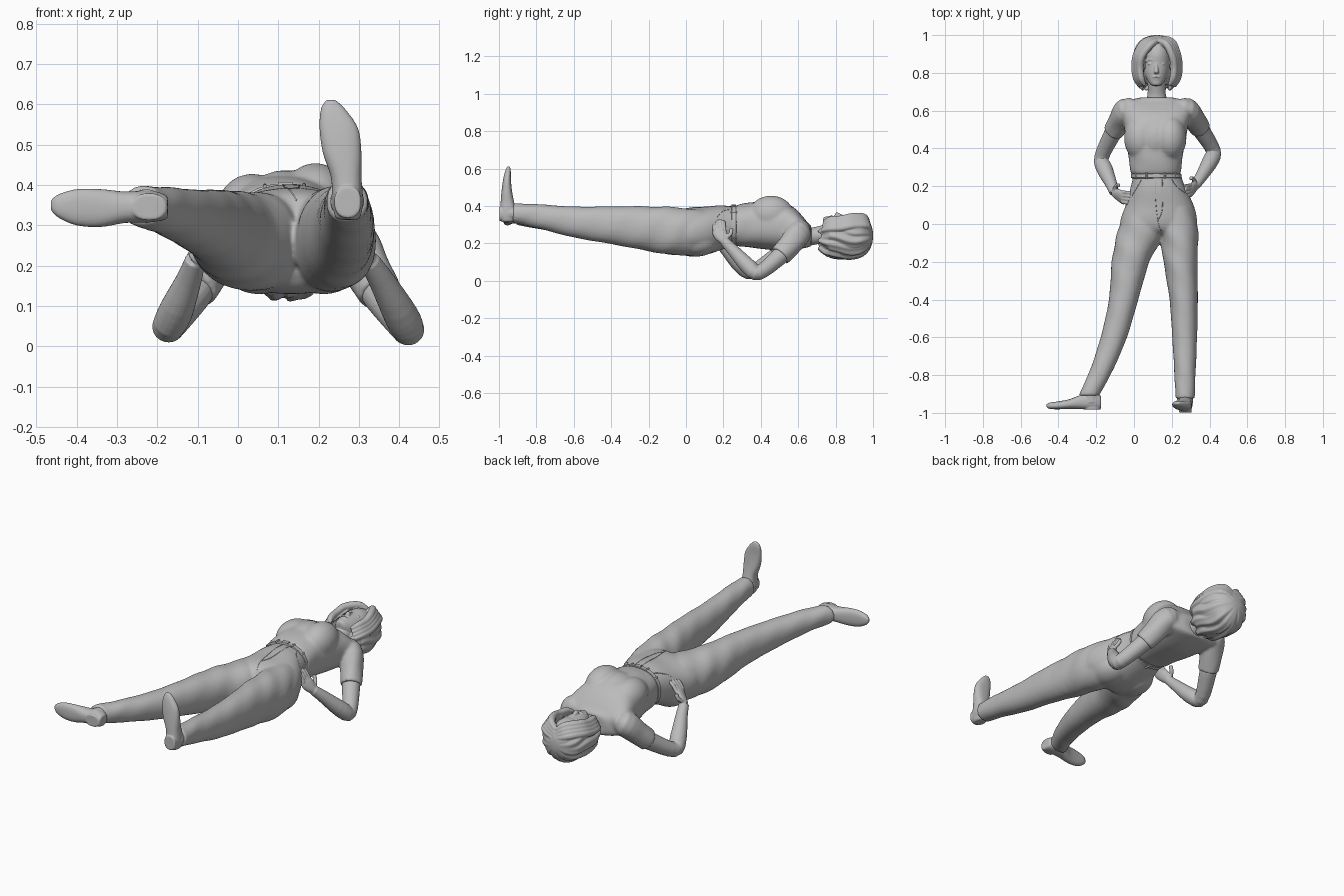
import bpy, bmesh, math
from mathutils import Vector as V

grey = bpy.data.materials.new("plain grey")
grey.diffuse_color = (0.5, 0.5, 0.5, 1)


def finish(name, bm, angle=60):
    bmesh.ops.recalc_face_normals(bm, faces=bm.faces)
    me = bpy.data.meshes.new(name)
    bm.to_mesh(me)
    bm.free()
    ob = bpy.data.objects.new(name, me)
    bpy.context.collection.objects.link(ob)
    me.materials.append(grey)
    bpy.ops.object.select_all(action='DESELECT')
    ob.select_set(True)
    bpy.context.view_layer.objects.active = ob
    bpy.ops.object.shade_smooth_by_angle(angle=math.radians(angle))
    return ob


def fuse(parts, voxel, rounds):
    """Join overlapping parts into one continuous skin."""
    bpy.ops.object.select_all(action='DESELECT')
    for p in parts:
        p.select_set(True)
    bpy.context.view_layer.objects.active = parts[0]
    bpy.ops.object.join()
    ob = parts[0]
    rm = ob.modifiers.new("skin", 'REMESH')
    rm.mode, rm.voxel_size, rm.use_smooth_shade = 'VOXEL', voxel, True
    sm = ob.modifiers.new("soften", 'SMOOTH')
    sm.factor, sm.iterations = 0.5, rounds
    return ob


def spline(rows, steps):
    """Catmull-Rom interpolation of ring rows."""
    out = []
    for i in range(len(rows) - 1):
        p = [rows[max(0, min(len(rows) - 1, i + k))] for k in (-1, 0, 1, 2)]
        for s in range(steps):
            t = s / steps
            out.append([0.5 * (2 * b + (c - a) * t + (2 * a - 5 * b + 4 * c - d) * t * t
                               + (3 * b - a - 3 * c + d) * t ** 3) for a, b, c, d in zip(*p)])
    return out + [list(rows[-1])]


def loft(name, rows, axis=None, side=(1, 0, 0), n=28, steps=4, power=2.0, fold=None, angle=60):
    """Rows are x, y, z, half width along side, half depth."""
    rows = spline(rows, steps)
    bm, rings = bmesh.new(), []
    for i, r in enumerate(rows):
        c = V(r[:3])
        t = V(axis) if axis else (V(rows[min(i + 1, len(rows) - 1)][:3]) - V(rows[max(i - 1, 0)][:3])).normalized()
        u = V(side)
        u = (u - t * u.dot(t)).normalized()
        w = t.cross(u)
        ring = []
        for k in range(n):
            a = math.tau * k / n
            ca, sa = math.cos(a), math.sin(a)
            f = 1 + (fold(a, c) if fold else 0)
            px = math.copysign(abs(ca) ** (2 / power), ca) * r[3] * f
            py = math.copysign(abs(sa) ** (2 / power), sa) * r[4] * f
            ring.append(bm.verts.new(c + u * px + w * py))
        rings.append(ring)
    for p, q in zip(rings, rings[1:]):
        for k in range(n):
            bm.faces.new((p[k], p[(k + 1) % n], q[(k + 1) % n], q[k]))
    bm.faces.new(rings[0])
    bm.faces.new(rings[-1])
    return finish(name, bm, angle=angle)


def ball(name, loc, size):
    bm = bmesh.new()
    bmesh.ops.create_uvsphere(bm, u_segments=24, v_segments=14, radius=1)
    for v in bm.verts:
        v.co = V(loc) + V([a * b for a, b in zip(v.co, size)])
    return finish(name, bm)


def tube(name, pts, r, n=8):
    return loft(name, [(*p, r, r) for p in pts], n=n, side=(0.31, 0.2, 0.93))


# --- shirt body ---
def shirt_fold(a, c):
    return 0.014 * math.sin(5 * a + 30 * c.y) * max(0, 1 - abs(c.y - 0.32) / 0.09)


shirt = [loft("shirt", [(.114, .262, .293, .124, .102), (.114, .278, .295, .134, .111), (.115, .35, .298, .142, .121),
                        (.115, .45, .295, .16, .13), (.117, .52, .29, .17, .13), (.12, .58, .277, .184, .112),
                        (.12, .625, .258, .192, .085), (.12, .65, .245, .165, .067), (.12, .67, .24, .085, .056)],
              axis=(0, 1, 0), n=40, power=2.4, fold=shirt_fold),
         ball("bust", (.035, .455, .338), (.088, .12, .09)),
         ball("bust", (.192, .455, .356), (.086, .12, .099)),
         ball("bust", (.115, .455, .343), (.1, .125, .094))]

# --- arms, sleeves and hands ---
arms = {
    "left": [(-.035, .605, .26), (-.08, .54, .188), (-.115, .475, .125), (-.172, .352, .048),
             (-.155, .29, .085), (-.122, .215, .165), (-.105, .168, .215)],
    "right": [(.275, .605, .26), (.322, .55, .185), (.36, .49, .12), (.42, .388, .042),
              (.405, .335, .075), (.355, .25, .165), (.325, .205, .212)]}
for side, p in arms.items():
    rad = [.046, .039, .043, .032, .026]
    m = -1 if side == "left" else 1
    cuff = V(p[1]).lerp(V(p[2]), .78)
    shirt.append(loft(side + "_sleeve", [(p[0][0] - m * .07, .61, .265, .04, .045), (*p[0], .064, .068),
                                         (*p[1], .058, .063), (*cuff, .055, .058)],
                      side=(1, .3, 0), n=24, fold=lambda a, c: .02 * math.sin(4 * a + 40 * c.y)))
    start = V(p[1]).lerp(V(p[2]), .6)
    arm = [loft(side + "_arm", [(*start, .047, .047)] + [(*q, r, r) for q, r in zip(p[2:], rad)], side=(1, .3, 0), n=20)]
    # hand resting on the hip, fingers wrapping forward
    w = V(p[6])
    reach = 2.3 if side == "left" else 1.3
    palm = w + V((-m * .018 * reach, -.026, .045))
    arm.append(loft(side + "_palm", [(*w, .022, .024), (*(w.lerp(palm, .5)), .02, .034), (*palm, .017, .038),
                                     (*(palm + V((-m * .006 * reach, -.006, .018))), .012, .034)], n=16))
    for k in range(4):
        b = palm + V((0, -.026 + k * .018, .008))
        arm.append(tube(side + "_finger", [b, b + V((-m * .012 * reach, -.004, .032)),
                                           b + V((-m * .026 * reach, -.006, .052 + .004 * (k % 3)))], .0098))
    arm.append(tube(side + "_thumb", [w + V((0, .012, .02)), w + V((-m * .012, .034, .04)),
                                      w + V((-m * .024, .038, .066))], .011))
    fuse(arm, .0035, 2)
fuse(shirt, .007, 10)


# --- trousers ---
def leg_fold(a, c):
    near = max(0, 1 - abs(c.y + .1) / .25) + max(0, 1 - abs(c.y + .85) / .15) + .5
    return .018 * near * math.sin(3 * a + 38 * c.y + 14 * c.x)


trousers = [
    loft("trousers", [(.122, .262, .293, .128, .102), (.124, .235, .29, .132, .108), (.128, .18, .282, .15, .12),
                      (.136, .1, .266, .18, .129), (.131, .02, .26, .203, .13), (.128, -.03, .26, .19, .113),
                      (.138, -.055, .26, .1, .075)], axis=(0, 1, 0), n=40, power=2.2),
    loft("left_trouser_leg", [(.07, .09, .26, .11, .115), (.035, -.05, .26, .124, .122), (-.018, -.2, .273, .1, .112),
                              (-.055, -.4, .296, .078, .093), (-.107, -.6, .314, .07, .075), (-.175, -.78, .335, .061, .06),
                              (-.228, -.885, .346, .056, .052), (-.236, -.91, .347, .056, .051)],
         axis=(0, 1, 0), power=2.15, fold=leg_fold),
    loft("right_trouser_leg", [(.21, .09, .265, .105, .115), (.238, -.05, .264, .102, .128), (.246, -.2, .278, .09, .12),
                               (.263, -.4, .297, .075, .101), (.268, -.6, .314, .066, .083), (.27, -.78, .343, .057, .066),
                               (.27, -.9, .359, .052, .055), (.27, -.925, .36, .052, .054)],
         axis=(0, 1, 0), power=2.15, fold=leg_fold)]
trousers += [ball("seat", (.132 + s * .08, .055, .212), (.098, .12, .083)) for s in (-1, 1)]
pants = fuse(trousers, .008, 8)
loft("belt", [(.118, .242, .292, .128, .104), (.118, .245, .292, .135, .112), (.117, .266, .294, .133, .11),
              (.117, .269, .294, .126, .102)], axis=(0, 1, 0), n=40, steps=1, power=2.25, angle=35)
loft("buckle", [(.1, .256, .403, .012, .005), (.135, .256, .403, .012, .005)], axis=(1, 0, 0),
     side=(0, 1, 0), steps=1, power=6, angle=35)
for a in (40, 70, 112, 142, 215, 270, 325):
    ca, sa = math.cos(math.radians(a)), math.sin(math.radians(a))
    x, z = .117 + .134 * ca, .293 + .112 * sa
    tube("belt_loop", [(x, .238, z), (x + .002 * ca, .255, z + .002 * sa), (x, .272, z)], .005)

# fly and pocket seams laid on the cloth
cloth = pants.evaluated_get(bpy.context.evaluated_depsgraph_get())


def seam(name, pts):
    out = []
    for x, y, _ in spline([(x, y, 0) for x, y in pts], 5):
        hit, loc, _, _ = cloth.ray_cast(V((x, y, 1)), V((0, 0, -1)))
        if hit:
            out.append((x, y, loc.z, .0018, .0018))
    loft(name, out, n=6, steps=1, side=(0.31, 0.2, 0.93))


seam("fly_seam", [(.112, .238), (.112, .16), (.118, .08), (.13, .0), (.145, -.04)])
seam("fly_stitch", [(.15, .238), (.152, .13), (.146, .06), (.125, .02)])
seam("left_pocket_seam", [(.04, .236), (.02, .2), (-.01, .15)])
seam("right_pocket_seam", [(.2, .236), (.225, .2), (.27, .165)])

# --- shoes ---
fuse([loft("left_shoe", [(-.174, -.945, .345, .02, .018), (-.179, -.944, .345, .037, .03), (-.215, -.937, .347, .046, .039),
                         (-.28, -.942, .345, .038, .039), (-.34, -.953, .343, .026, .047), (-.40, -.96, .345, .021, .045),
                         (-.445, -.962, .348, .017, .029), (-.464, -.962, .35, .007, .012)],
           axis=(1, 0, 0), side=(0, 1, 0), power=2.4),
      loft("left_heel", [(-.22, -.983, .346, .042, .033), (-.22, -.95, .346, .043, .035)], axis=(0, 1, 0), steps=1, power=2.4),
      tube("left_ankle", [(-.229, -.9, .348), (-.226, -.945, .348)], .042, 16)], .004, 2)
fuse([loft("right_shoe", [(.272, -.955, .314, .018, .02), (.272, -.953, .321, .031, .036), (.272, -.95, .36, .038, .045),
                          (.268, -.955, .42, .038, .036), (.258, -.958, .48, .048, .028), (.25, -.957, .54, .048, .021),
                          (.236, -.952, .587, .031, .015), (.23, -.948, .611, .012, .007)], axis=(0, 0, 1), power=2.4),
      loft("right_heel", [(.272, -.998, .358, .033, .039), (.272, -.95, .359, .035, .041)], axis=(0, 1, 0), steps=1, power=2.4),
      tube("right_ankle", [(.27, -.91, .36), (.271, -.95, .36)], .042, 16)], .004, 2)

# --- neck, head and face ---
head = [loft("head", [(.118, .732, .315, .014, .012), (.118, .738, .31, .028, .03), (.118, .76, .29, .046, .054),
                      (.118, .8, .275, .064, .071), (.12, .85, .265, .071, .081), (.121, .9, .258, .072, .089),
                      (.122, .95, .25, .064, .077), (.122, .98, .245, .03, .04)], axis=(0, 1, 0), n=32),
        loft("neck", [(.12, .655, .236, .058, .05), (.12, .69, .24, .048, .047), (.12, .76, .255, .048, .05),
                      (.12, .8, .26, .05, .05)], axis=(0, 1, 0)),
        loft("nose", [(.118, .858, .336, .008, .009), (.118, .83, .344, .01, .012), (.118, .806, .35, .013, .016),
                      (.118, .795, .34, .013, .012)], axis=(0, 1, 0), n=16),
        ball("upper_lip", (.118, .778, .341), (.022, .006, .01)),
        ball("lower_lip", (.118, .767, .337), (.018, .007, .01)),
        ball("chin", (.118, .748, .32), (.022, .016, .016))]
for s in (-1, 1):
    head.append(tube("brow", [(.118 + s * x, y, z) for x, y, z in ((.012, .866, .339), (.03, .872, .334), (.05, .863, .318))], .007))
    head.append(ball("eye", (.118 + s * .031, .848, .332), (.015, .006, .0075)))

# --- bobbed hair: ridged shell open over the face ---
prof = [(1.0, .05, 180), (.996, .3, 180), (.98, .6, 180), (.952, .83, 165), (.92, .95, 148), (.87, 1.01, 140),
        (.82, 1.0, 136), (.775, .95, 130), (.742, .82, 124), (.714, .6, 114)]
bm, grid, N = bmesh.new(), [], 160
for y, r, lim in spline(prof, 4):
    row = []
    for k in range(N + 1):
        a = math.radians(lim) * (2 * k / N - 1)
        wave = 9 * (y - .85) * math.copysign(1, a) + .5 * math.sin(30 * y)
        ridge = .085 * abs(math.sin(5.5 * a + wave)) + .02 * math.sin(19 * a + 2 * wave)
        rr = r * (.945 + ridge)
        row.append(bm.verts.new((.122 + .125 * rr * math.sin(a), y + .01 * math.sin(9 * a) * (y < .76),
                                 .241 - .125 * rr * math.cos(a))))
    grid.append(row)
for p, q in zip(grid, grid[1:]):
    for k in range(N):
        bm.faces.new((p[k], p[k + 1], q[k + 1], q[k]))
bm.faces.new(grid[0][:-1])
hair = finish("head_and_hair", bm)
sol = hair.modifiers.new("thickness", 'SOLIDIFY')
sol.thickness, sol.offset = .022, -1
bpy.ops.object.convert(target='MESH')
# inner mass behind the neck and swept locks framing the face
locks = [ball("hair_mass", (.122, .853, .215), (.112, .13, .096))]
for s in (-1, 1):
    for j in range(4):
        d, e = j * .009, j * .016
        pts = [(.13 + s * .004, .972 + d * .5, .316 - e), (.13 + s * (.042 + d), .95 + d * .6, .341 - e),
               (.122 + s * (.08 + d), .89 + d * .3, .342 - e), (.122 + s * (.09 + d), .83, .33 - e),
               (.122 + s * (.083 + d), .77, .326 - e), (.122 + s * (.064 + d), .735 - d * .3, .315 - e)]
        rs = [.012, .019, .02, .019, .017, .008]
        locks.append(loft("front_lock", [(*p, r, r) for p, r in zip(pts, rs)], n=12, side=(0, 0, 1)))
fuse([hair] + locks + head, .0034, 1)
